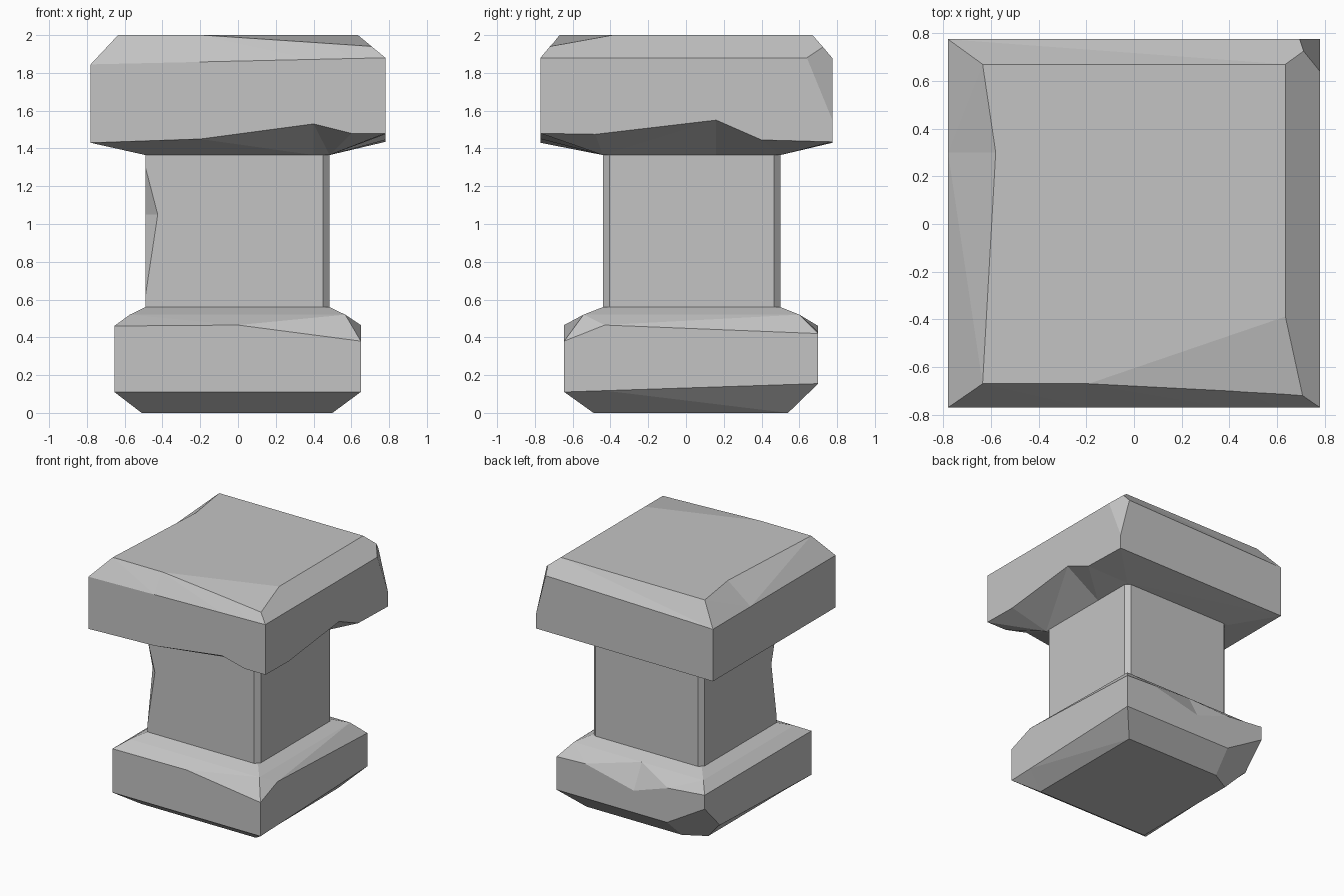
import bpy
import bmesh
from mathutils import Vector

if "Cube" in bpy.data.objects:
    bpy.data.objects.remove(bpy.data.objects["Cube"], do_unlink=True)

stone = bpy.data.materials.new("grey stone")
stone.use_nodes = True
stone.diffuse_color = (0.55, 0.55, 0.55, 1)
stone.node_tree.nodes["Principled BSDF"].inputs["Base Color"].default_value = stone.diffuse_color


def clamp_ring(ring, x_range, y_range, z):
    """Pull a ring inward onto a smaller rectangle at one height."""
    return [Vector((min(max(p.x, x_range[0]), x_range[1]),
                    min(max(p.y, y_range[0]), y_range[1]), z)) for p in ring]


def at_height(ring, height):
    """Copy a ring, taking each height from a rule."""
    return [Vector((p.x, p.y, height(p))) for p in ring]


def chip(bm, points):
    """Slice off the material outside the plane through three points."""
    a, b, c = (Vector(p) for p in points)
    normal = (b - a).cross(c - a).normalized()
    middle = sum((v.co for v in bm.verts), Vector()) / len(bm.verts)
    if normal.dot(middle - a) > 0:
        normal.negate()
    cut = bmesh.ops.bisect_plane(bm, geom=bm.verts[:] + bm.edges[:] + bm.faces[:],
                                 plane_co=a, plane_no=normal, clear_outer=True)
    edges = [e for e in cut["geom_cut"] if isinstance(e, bmesh.types.BMEdge)]
    bmesh.ops.holes_fill(bm, edges=edges)


def build_block(name, rings, chips=()):
    """Skin matching rings into a closed faceted block, then chip it."""
    bm = bmesh.new()
    rows = [[bm.verts.new(p) for p in ring] for ring in rings]
    count = len(rows[0])
    for low, high in zip(rows, rows[1:]):
        for i in range(count):
            j = (i + 1) % count
            bm.faces.new((low[i], low[j], high[j], high[i]))
    bm.faces.new(list(reversed(rows[0])))
    bm.faces.new(rows[-1])
    bmesh.ops.remove_doubles(bm, verts=bm.verts[:], dist=0.0005)
    bmesh.ops.triangulate(bm, faces=bm.faces[:])
    for points in chips:
        chip(bm, points)
    bmesh.ops.recalc_face_normals(bm, faces=bm.faces[:])
    bmesh.ops.dissolve_limit(bm, angle_limit=0.01, verts=bm.verts[:], edges=bm.edges[:])
    mesh = bpy.data.meshes.new(name)
    bm.to_mesh(mesh)
    bm.free()
    mesh.materials.append(stone)
    block = bpy.data.objects.new(name, mesh)
    bpy.context.collection.objects.link(block)
    return block


shaft_x, shaft_y = (-0.49, 0.485), (-0.44, 0.5)

# Base: worn top rim, sloped shoulders, narrower foot
base_rim = [Vector(p) for p in (
    (-0.655, -0.645, 0.46), (0, -0.645, 0.465), (0.65, -0.645, 0.38),
    (0.65, -0.43, 0.465), (0.65, 0.7, 0.42), (0.4, 0.7, 0.43),
    (-0.03, 0.7, 0.33), (-0.33, 0.7, 0.43), (-0.655, 0.7, 0.46))]
base_top = clamp_ring(base_rim, shaft_x, shaft_y, 0.56)
base_slope = [Vector((*((r + t) / 2).xy, 0.52)) for r, t in zip(base_rim, base_top)]
base_low = at_height(base_rim, lambda p: 0.132 + 0.033 * p.y)
base_foot = clamp_ring(base_rim, (-0.51, 0.5), (-0.49, 0.54), 0)
build_block("base", [base_foot, base_low, base_rim, base_slope, base_top],
            [((-0.655, 0.7, 0.35), (-0.28, 0.7, 0.13), (-0.655, 0.49, 0.13))])


# Shaft: narrow corner bevels and one notch in the front edge
def shaft_ring(z, notch):
    ring = []
    for x, y, bevel in ((shaft_x[0], shaft_y[0], notch), (shaft_x[1], shaft_y[0], 0.035),
                        (shaft_x[1], shaft_y[1], 0.035), (shaft_x[0], shaft_y[1], 0.035)):
        along_x = Vector((x - bevel if x > 0 else x + bevel, y, z))
        along_y = Vector((x, y - bevel if y > 0 else y + bevel, z))
        ring += [along_x, along_y] if x * y < 0 else [along_y, along_x]
    return ring


build_block("shaft", [shaft_ring(z, notch) for z, notch in (
    (0.55, 0), (0.62, 0), (1.05, 0.065), (1.3, 0), (1.37, 0))])

# Cap: broken lower rim, bevelled top edges and chipped corners
cap_rim = [Vector(p) for p in (
    (-0.78, -0.77, 1.43), (-0.2, -0.77, 1.45), (0.4, -0.77, 1.53),
    (0.6, -0.77, 1.48), (0.78, -0.77, 1.48), (0.78, -0.48, 1.475),
    (0.78, 0.16, 1.55), (0.78, 0.4, 1.445), (0.78, 0.775, 1.435),
    (-0.78, 0.775, 1.43), (-0.78, 0.3, 1.43))]
cap_under = clamp_ring(cap_rim, shaft_x, shaft_y, 1.365)
cap_shoulder = at_height(cap_rim, lambda p: 1.8625 + 0.0224 * p.x)
cap_top = clamp_ring(cap_rim, (-0.635, 0.635), (-0.67, 0.67), 2)
cap_top[-1].x = -0.58
build_block("cap", [cap_under, cap_rim, cap_shoulder, cap_top],
            [((0.63, -0.39, 2), (-0.19, -0.67, 2), (0.71, -0.72, 1.94)),
             ((0.71, 0.73, 1.93), (0.78, 0.64, 1.88), (0.78, 0.775, 1.55))])
